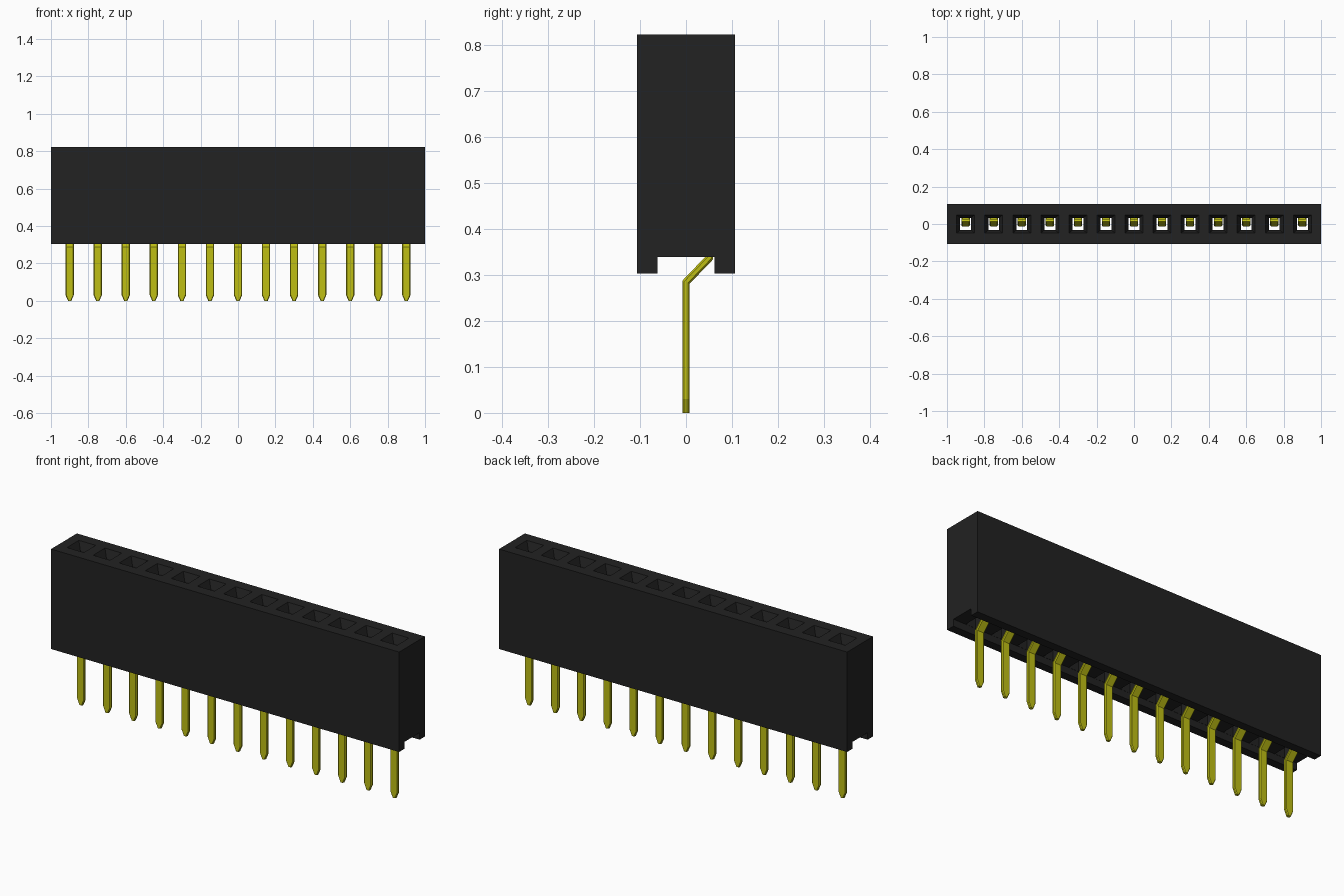
import bpy, bmesh
from mathutils import Vector

cube = bpy.data.objects.get("Cube")
if cube:
    bpy.data.objects.remove(cube)

COUNT, PITCH = 13, 0.15
CENTRES = [(i - (COUNT - 1) / 2) * PITCH for i in range(COUNT)]


def material(name, colour, roughness):
    mat = bpy.data.materials.new(name)
    mat.use_nodes = True
    mat.diffuse_color = colour
    bsdf = mat.node_tree.nodes["Principled BSDF"]
    bsdf.inputs["Base Color"].default_value = colour
    bsdf.inputs["Roughness"].default_value = roughness
    return mat


def make_object(name, bm, mat):
    bmesh.ops.recalc_face_normals(bm, faces=bm.faces)
    mesh = bpy.data.meshes.new(name)
    bm.to_mesh(mesh)
    bm.free()
    mesh.materials.append(mat)
    obj = bpy.data.objects.new(name, mesh)
    bpy.context.collection.objects.link(obj)
    return obj


def loft(bm, rings):
    """Skin a list of equal-length point rings and cap both ends."""
    loops = [[bm.verts.new(p) for p in ring] for ring in rings]
    n = len(loops[0])
    for a, b in zip(loops, loops[1:]):
        for i in range(n):
            j = (i + 1) % n
            bm.faces.new((a[i], a[j], b[j], b[i]))
    bm.faces.new(loops[0][::-1])
    bm.faces.new(loops[-1])


black = material("black plastic", (0.016, 0.016, 0.016, 1), 0.6)
gold = material("yellow metal", (0.52, 0.52, 0.007, 1), 0.4)

# Housing: block with a channel along its underside
half, bottom, top = 0.106, 0.303, 0.822
slot, slot_top = 0.062, 0.339
outline = [(-half, bottom), (-slot, bottom), (-slot, slot_top), (slot, slot_top),
           (slot, bottom), (half, bottom), (half, top), (-half, top)]
bm = bmesh.new()
loft(bm, [[(x, y, z) for y, z in outline] for x in (-1, 1)])
housing = make_object("housing", bm, black)

# Socket cutter: contact chamber, narrow throat and flared mouth
STEPS = [(0.32, 0.029, 0.061), (0.72, 0.029, 0.061), (0.72, 0.029, 0.033),
         (0.78, 0.029, 0.033), (top + 0.004, 0.05, 0.05)]
bm = bmesh.new()
for cx in CENTRES:
    loft(bm, [[(cx + sx * hx, sy * hy, z)
               for sx, sy in ((-1, -1), (1, -1), (1, 1), (-1, 1))]
              for z, hx, hy in STEPS])
cutter = make_object("socket_cutter", bm, black)
cutter.hide_render = True
cutter.hide_viewport = True
cut = housing.modifiers.new("sockets", 'BOOLEAN')
cut.operation = 'DIFFERENCE'
cut.solver = 'EXACT'
cut.object = cutter

# Contact: tapered tip, straight leg, kink to the back, spring in the chamber
PATH = [(0, 0, 0.009), (0, 0.03, 0.022), (0, 0.284, 0.022), (0.051, 0.337, 0.022),
        (0.051, 0.5, 0.022), (-0.004, 0.62, 0.022), (0.02, 0.7, 0.022)]
THICK, CHAMFER = 0.008, 0.004


def contact_rings(cx):
    pts = [Vector((y, z)) for y, z, _ in PATH]
    rings = []
    for i, p in enumerate(pts):
        before = (p - pts[i - 1]).normalized() if i else (pts[1] - p).normalized()
        after = (pts[i + 1] - p).normalized() if i + 1 < len(pts) else before
        along = (before + after).normalized()
        across = Vector((along.y, -along.x)) / along.dot(after)
        w = PATH[i][2]
        corners = [(w, CHAMFER), (w - CHAMFER, THICK)]
        section = corners + [(-a, b) for a, b in corners[::-1]]
        section += [(-a, -b) for a, b in section]
        rings.append([(cx + a, *(p + across * b)) for a, b in section])
    return rings


for number, cx in enumerate(CENTRES, 1):
    bm = bmesh.new()
    loft(bm, contact_rings(cx))
    make_object(f"contact_pin_{number}", bm, gold)
